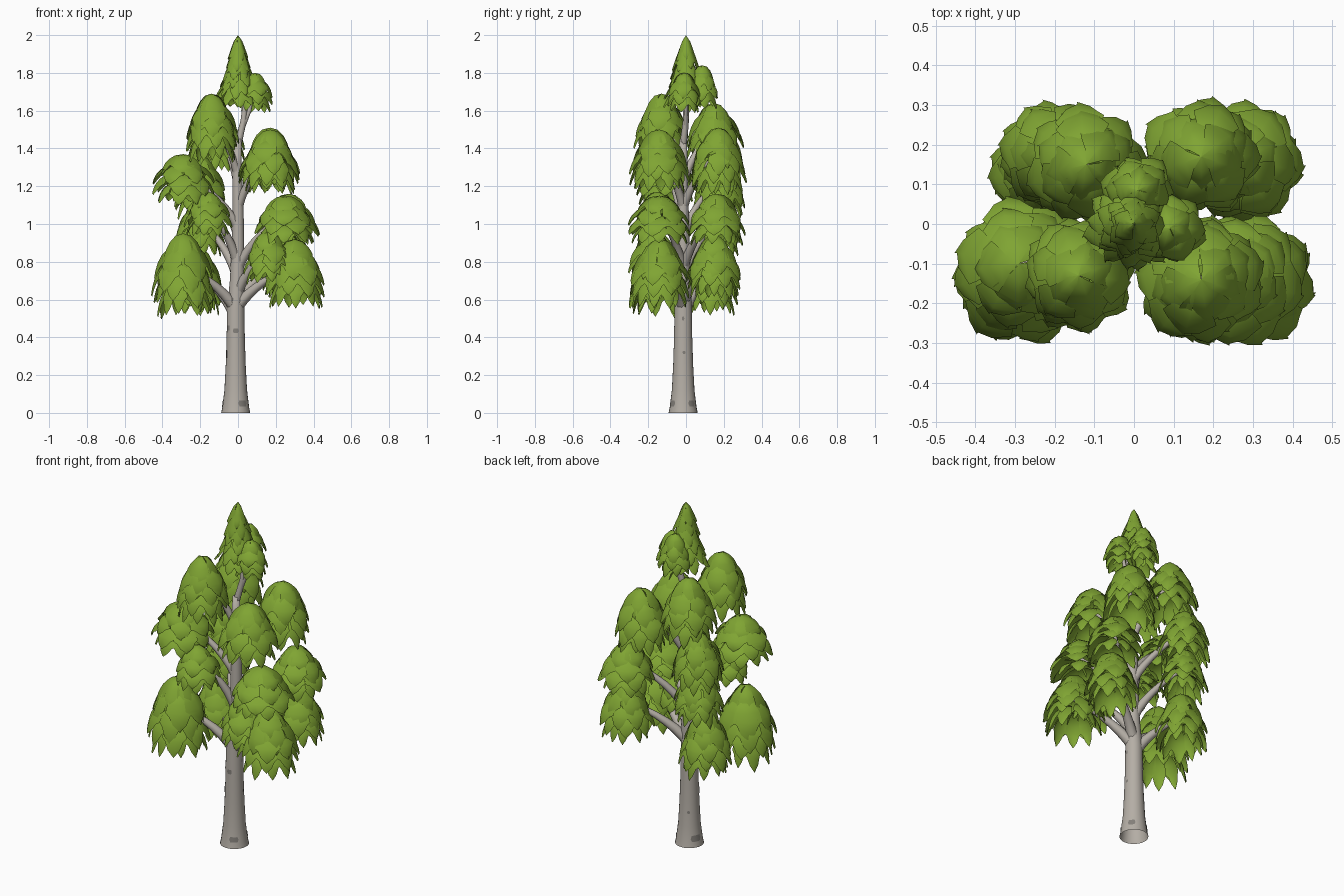
import bpy, math, random
from mathutils import Vector

if "Cube" in bpy.data.objects:
    bpy.data.objects.remove(bpy.data.objects["Cube"])

random.seed(4)

def material(name, rgb):
    m = bpy.data.materials.new(name)
    m.diffuse_color = (*rgb, 1)
    m.use_nodes = True
    m.node_tree.nodes["Principled BSDF"].inputs["Base Color"].default_value = m.diffuse_color
    return m

GREEN = material("leaf green", (0.215, 0.375, 0.033))
BARK = material("grey bark", (0.46, 0.425, 0.38))
DARK = material("dark bark", (0.23, 0.215, 0.195))
TY = -.015    # trunk centre in y

def make(name, verts, faces, mat):
    me = bpy.data.meshes.new(name)
    me.from_pydata(verts, [], faces)
    me.materials.append(mat)
    for p in me.polygons:
        p.use_smooth = True
    ob = bpy.data.objects.new(name, me)
    bpy.context.collection.objects.link(ob)
    return ob

def tube(name, pts, radii, n=12):
    """Tapering tube through the points, open at the first end."""
    pts = [Vector(p) for p in pts]
    verts, faces = [], []
    for i, p in enumerate(pts):
        d = (pts[min(i + 1, len(pts) - 1)] - pts[max(i - 1, 0)]).normalized()
        if i == 0 and abs(p.z) < 1e-6:
            d = Vector((0, 0, 1))
        u = Vector((0, 1, 0)).cross(d).normalized()
        v = d.cross(u)
        for k in range(n):
            a = 2 * math.pi * k / n
            verts.append(p + radii[i] * (math.cos(a) * u + math.sin(a) * v))
    for i in range(len(pts) - 1):
        for k in range(n):
            a, b = i * n + k, i * n + (k + 1) % n
            faces.append((a, b, b + n, a + n))
    faces.append(tuple(range(len(verts) - n, len(verts))))
    return make(name, verts, faces, BARK)

# Trunk profile: z, centre x, radius
TRUNK = [(0, -.012, .077), (.03, -.012, .071), (.12, -.012, .060), (.25, -.012, .053),
         (.4, -.012, .048), (.55, -.012, .046), (.7, -.005, .038), (.9, 0, .033),
         (1.1, 0, .029), (1.3, -.005, .024), (1.45, 0, .02)]

def trunk_at(z):
    for (z0, x0, r0), (z1, x1, r1) in zip(TRUNK, TRUNK[1:]):
        if z <= z1:
            f = (z - z0) / (z1 - z0)
            return x0 + f * (x1 - x0), r0 + f * (r1 - r0)
    return TRUNK[-1][1:]

tube("trunk", [(x, TY, z) for z, x, r in TRUNK], [r for z, x, r in TRUNK], 24)

# Dark bark patches hugging the trunk: direction in degrees, height, width, tallness
def patch(name, deg, z, w, h):
    verts, faces = [], []
    for j in range(3):
        zz = z + h * (j / 2 - .5)
        x, r = trunk_at(zz)
        for i in range(5):
            a = math.radians(deg) + (i / 4 - .5) * w / r * (1 if j == 1 else .75)
            verts.append((x + (r + .002) * math.cos(a), TY + (r + .002) * math.sin(a), zz))
    for j in range(2):
        for i in range(4):
            a = j * 5 + i
            faces.append((a, a + 1, a + 6, a + 5))
    make(name, verts, faces, DARK)

for i, p in enumerate([(-90, .435, .03, .025), (-58, .05, .05, .03), (-150, .31, .02, .04),
                       (0, .5, .012, .02), (5, .32, .015, .015), (40, .05, .04, .03),
                       (130, .42, .022, .025), (120, .2, .015, .015), (155, .05, .06, .035),
                       (215, .45, .025, .025), (-120, .6, .02, .015)]):
    patch(f"bark_patch_{i}", *p)

# Leaf outline: position along the leaf, relative half width
LEAF = [(0, .6), (.25, .85), (.5, 1), (.68, 1), (.74, .7), (.88, .42), (1, 0)]

def cluster(name, x, y, top, bottom, R, cone=False):
    """Stacked umbrellas of pointed leaves, each hanging out from the middle."""
    H = top - bottom
    verts, faces = [], []
    rows = 6 if cone else 5 if H > .28 else 4
    drop = .36 if cone else .44
    bend = math.radians(55 if cone else 78)
    for row in range(rows):
        f = row / (rows - 1)
        n = min(5 + row, 9) if R > .11 else 5 + row // 2
        reach = R * (.42 + .58 * f if cone else .68 + .32 * math.sin(2.6 * f))
        inner = reach * (.25 if row else 0)
        turn = random.random() * 6.28
        for k in range(n):
            phi = turn + 2 * math.pi * (k + random.uniform(-.15, .15)) / n
            half = math.pi / n * (random.uniform(1.0, 1.2) if row else 1.3)
            z0 = top - (1 - drop) * H * f - random.uniform(0, .04) * H * (row > 0)
            fall = drop * H * random.uniform(.85, 1.05)
            out = reach * random.uniform(.92, 1.06)
            base = len(verts)
            for s, w in LEAF:
                rho = inner + (out - inner) * math.sin(s * bend) / math.sin(bend)
                z = z0 - fall * (1 - math.cos(s * bend)) / (1 - math.cos(bend))
                if cone:
                    rho = inner + (out - inner) * s ** .8
                    z = z0 - fall * s
                for side in (-1, 0, 1):
                    a = phi + side * half * w
                    r = rho + (.006 if side == 0 else 0) * (s > 0)
                    verts.append((x + r * math.cos(a), y + r * math.sin(a),
                                  z - abs(side) * .008 * s))
            for j in range(len(LEAF) - 1):
                for c in (0, 1):
                    a = base + j * 3 + c
                    faces.append((a, a + 3, a + 4, a + 1))
    make(name, verts, faces, GREEN)

# Leaf clusters: x, y, top, bottom, radius
CLUSTERS = [
    (-.14, -.13, 1.69, 1.35, .14), (-.12, .15, 1.64, 1.30, .15),
    (.17, -.14, 1.50, 1.18, .16), (.17, .17, 1.51, 1.17, .15),
    (-.29, -.10, 1.37, 1.12, .165), (-.20, .18, 1.36, 1.04, .14),
    (-.16, -.15, 1.17, .95, .125), (-.20, .17, 1.13, .84, .13),
    (.25, -.14, 1.15, .90, .17), (.27, .16, 1.16, .90, .15),
    (.16, -.17, .96, .69, .135), (.30, -.14, .92, .57, .165), (.28, .15, .94, .62, .145),
    (-.29, -.14, .95, .52, .17), (-.22, .13, .88, .53, .14)]

for i, (x, y, top, bottom, R) in enumerate(CLUSTERS):
    cluster(f"leaf_cluster_{i}", x, y, top, bottom, R)
    # branch arching from the trunk into the cluster
    z1 = top - .4 * (top - bottom)
    z0 = z1 - .23 - .06 * (z1 > .9)
    x0, r0 = trunk_at(z0)
    pts, radii = [], []
    for j in range(8):
        f = j / 7
        out = f ** 1.15
        pts.append((x0 + (x - x0) * out, TY + (y - TY) * out,
                    z0 + (z1 - z0) * (f * 1.4 - f * f * .4)))
        radii.append(r0 * .55 * (1 - f) + .008)
    tube(f"branch_{i}", pts, radii, 8)

# Crown: pointed top with smaller side clusters and their twigs
cluster("crown_leaves", 0, 0, 2.0, 1.63, .125, True)
cluster("crown_side_right", .09, -.01, 1.80, 1.60, .09)
cluster("crown_side_back", .01, .085, 1.84, 1.62, .09)
tube("crown_branch", [(0, TY, 1.42), (.03, 0, 1.55), (.04, 0, 1.66), (.01, 0, 1.9)],
     [.019, .016, .013, .006], 8)
tube("crown_twig", [(.02, 0, 1.5), (.06, 0, 1.6), (.09, 0, 1.74)], [.013, .011, .007], 8)
